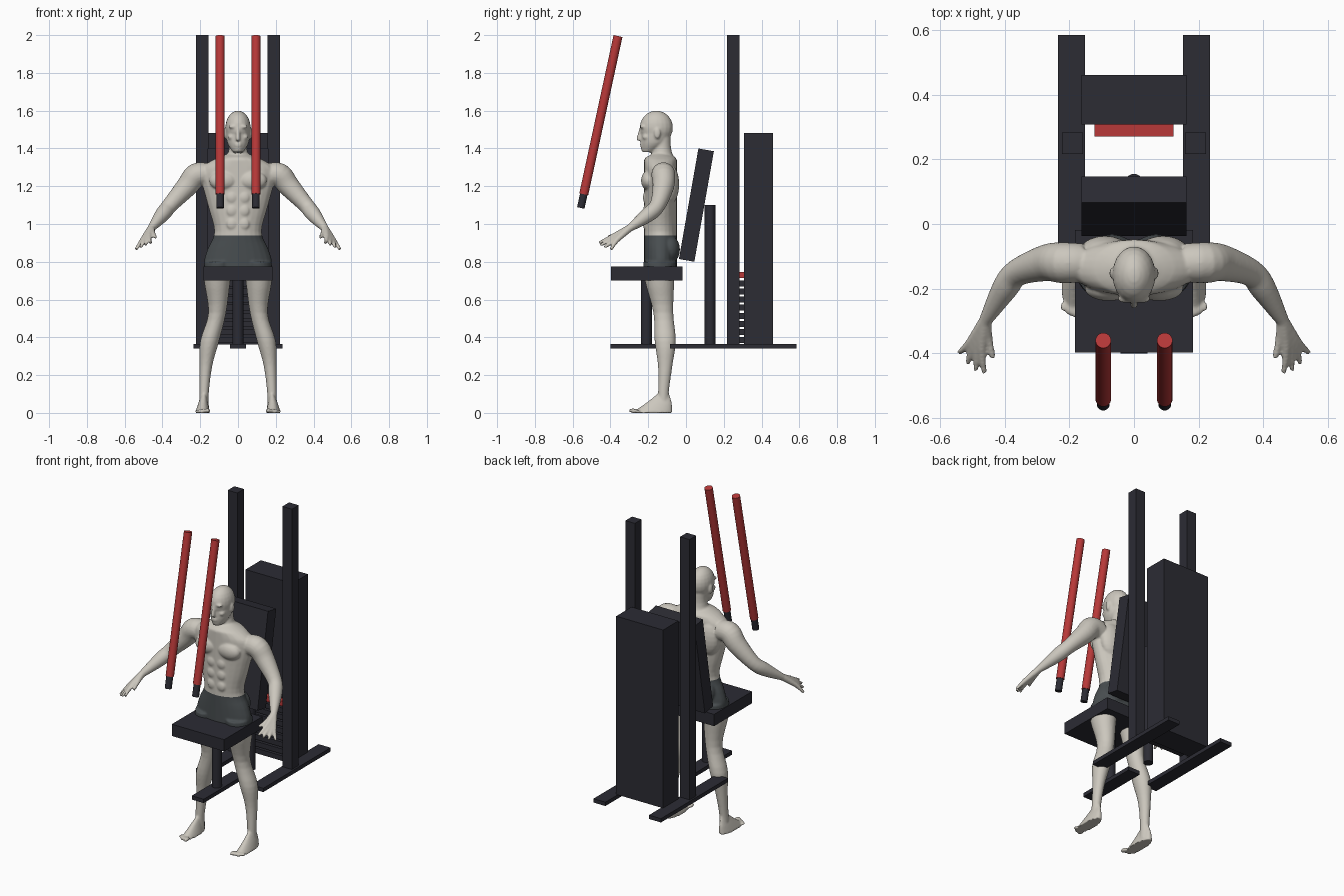
import bpy, bmesh, math
from mathutils import Vector, Matrix

cube = bpy.data.objects.get("Cube")
if cube:
    bpy.data.objects.remove(cube, do_unlink=True)


def make_material(name, red, green, blue):
    material = bpy.data.materials.new(name)
    material.use_nodes = True
    colour = (red, green, blue, 1)
    material.diffuse_color = colour
    material.node_tree.nodes["Principled BSDF"].inputs["Base Color"].default_value = colour
    return material


skin_colour = make_material("pale skin", .6, .57, .51)
shorts_colour = make_material("slate shorts", .065, .075, .08)
frame_colour = make_material("charcoal frame", .025, .025, .034)
red_colour = make_material("red", .48, .04, .04)
sides = {"left": 1, "right": -1}


def add_box(name, center, size, material=frame_colour, tilt=0):
    bpy.ops.mesh.primitive_cube_add(size=1, location=center)
    box = bpy.context.object
    box.name = name
    box.data.transform(Matrix.Diagonal((*size, 1)))
    box.rotation_euler.x = math.radians(tilt)
    box.data.materials.append(material)


def add_rod(name, start, end, radius, material=frame_colour):
    start, end = Vector(start), Vector(end)
    direction = end - start
    bpy.ops.mesh.primitive_cylinder_add(vertices=24, radius=radius, depth=direction.length,
                                        location=(start + end) / 2)
    rod = bpy.context.object
    rod.name = name
    rod.rotation_euler = direction.to_track_quat("Z", "Y").to_euler()
    rod.data.materials.append(material)
    bpy.ops.object.shade_smooth_by_angle(angle=math.radians(40))


# Frame, seat and weight tower
for side, sign in sides.items():
    add_box(side + "_upright", (sign * .19, .25, 1.17), (.066, .066, 1.66))
    add_box(side + "_floor_rail", (sign * .193, .25, .352), (.083, .668, .024))
add_box("seat_floor_rail", (0, -.2, .352), (.083, .4, .024))
add_rod("seat_post", (0, -.21, .36), (0, -.21, .71), .029)
add_rod("backrest_post", (0, .127, .345), (0, .127, 1.1), .028)
add_box("seat", (0, -.208, .738), (.364, .378, .074))
add_box("backrest", (0, .055, 1.1), (.325, .083, .594), tilt=-10)
add_box("weight_tower", (0, .384, .923), (.326, .152, 1.12))

# Weight plates, with a red one on top
plate_count = 9
for plate in range(plate_count):
    is_top = plate == plate_count - 1
    add_box("weight_plate", (0, .293, .385 + plate * .043), (.244, .044, .032),
            red_colour if is_top else frame_colour)

# Slanted bars with dark grips
for side, sign in sides.items():
    top = Vector((sign * .095, -.36, 1.995))
    grip_end = Vector((sign * .095, -.557, 1.085))
    joint = grip_end.lerp(top, .08)
    add_rod(side + "_bar", top, joint, .024, red_colour)
    add_rod(side + "_bar_grip", joint, grip_end, .02)


# Body helpers
body = bmesh.new()


def smooth_path(rows, steps=4):
    """Catmull-Rom curve through rows of x, y, z and radius."""
    path = []
    padded = [rows[0], *rows, rows[-1]]
    for before, start, end, after in zip(padded, padded[1:], padded[2:], padded[3:]):
        before, start, end, after = map(Vector, (before, start, end, after))
        leave, arrive = (end - before) / 2, (after - start) / 2
        for step in range(steps):
            t = step / steps
            ease = t * t * (3 - 2 * t)
            path.append(start.lerp(end, ease) + leave * t * (1 - t) ** 2
                        - arrive * t * t * (1 - t))
    return path + [Vector(rows[-1])]


def add_tube(rows, sign=1, level=False, depth=1, max_depth=1, segments=24):
    """Closed tube; level tubes have horizontal rings, depth is a ratio to the radius."""
    path = smooth_path(rows)
    centers = [Vector((sign * row.x, row.y, row.z)) for row in path]
    rings = []
    for index, (center, row) in enumerate(zip(centers, path)):
        ahead = centers[min(index + 1, len(centers) - 1)]
        behind = centers[max(index - 1, 0)]
        along = Vector((0, 0, -1)) if level else (ahead - behind).normalized()
        across = Vector((0, 1, 0)).cross(along).normalized()
        wide = across * row.w
        deep = along.cross(across) * min(row.w * depth, max_depth)
        ring = []
        for segment in range(segments):
            angle = math.tau * segment / segments
            ring.append(body.verts.new(center + wide * math.cos(angle) + deep * math.sin(angle)))
        rings.append(ring)
    for ring, following in zip(rings, rings[1:]):
        for k in range(segments):
            body.faces.new((ring[k - 1], ring[k], following[k], following[k - 1]))
    body.faces.new(rings[0])
    body.faces.new(rings[-1])


def add_blob(center, radii):
    bmesh.ops.create_uvsphere(body, u_segments=20, v_segments=12, radius=1,
                              matrix=Matrix.Translation(center) @ Matrix.Diagonal((*radii, 1)))


def add_pair(center, radii):
    x, y, z = center
    for sign in sides.values():
        add_blob((sign * x, y, z), radii)


# Torso outline as height and half width
outline = [(1.37, .06), (1.33, .15), (1.27, .2), (1.1, .16),
           (.96, .125), (.87, .16), (.8, .18), (.73, .17)]
add_tube([(0, -.135, height, width) for height, width in outline],
         level=True, depth=.75, max_depth=.087)

# Neck, skull and jaw
add_tube([(0, -.127, 1.46, .046), (0, -.127, 1.38, .052), (0, -.127, 1.28, .1)],
         level=True, max_depth=.065)
add_blob((0, -.157, 1.51), (.067, .088, .09))
add_tube([(0, -.16, 1.5, .064), (0, -.17, 1.43, .057), (0, -.2, 1.38, .027)],
         level=True, depth=1.2)

# Nose, chin, lips, brows, cheeks and ears
add_tube([(0, -.238, 1.51, .008), (0, -.25, 1.45, .012), (0, -.24, 1.44, .01)], level=True)
add_blob((0, -.224, 1.4), (.022, .015, .015))
for height in (1.415, 1.426):
    add_blob((0, -.235, height), (.02, .009, .006))
add_pair((.027, -.23, 1.515), (.024, .015, .009))
add_pair((.035, -.21, 1.46), (.02, .02, .016))
add_pair((.068, -.152, 1.48), (.008, .017, .029))

# Chest, back, hip and stomach muscles
add_pair((.078, -.2, 1.23), (.075, .038, .052))
add_pair((.09, -.088, 1.21), (.08, .052, .11))
add_pair((.068, -.087, .865), (.072, .055, .075))
for height in (1, 1.07, 1.14):
    add_pair((.032, -.214, height), (.029, .014, .031))

wrist = (.46, -.3, .977, .02)
for sign in sides.values():
    # Arm and thumb
    add_tube([(.16, -.12, 1.26, .06), (.22, -.12, 1.26, .063), (.27, -.12, 1.2, .057),
              (.36, -.15, 1.1, .042), (.4, -.2, 1.05, .04), wrist], sign)
    add_tube([wrist, (.45, -.355, .95, .013), (.436, -.414, .93, .009)], sign)

    # Four fingers fanning out from the wrist
    for finger in range(4):
        knuckle = Vector((.47 + .013 * finger, -.387 + .006 * finger, .935 - .008 * finger, .0135))
        tip = Vector((.463 + .026 * finger, -.46 + .007 * finger ** 2, .9 - .012 * finger, .008))
        add_tube([wrist, knuckle, tip], sign)

    # Leg, foot and toes
    add_tube([(.1, -.14, .8, .078), (.11, -.14, .7, .07), (.11, -.12, .53, .047),
              (.15, -.11, .38, .05), (.17, -.11, .25, .034), (.18, -.12, .1, .025),
              (.18, -.12, .02, .027)], sign, level=True, depth=1.12)
    add_tube([(.18, -.12, .1, .012), (.185, -.145, .05, .026), (.187, -.18, 0, .04)],
             sign, level=True, depth=2.7)
    for toe in range(5):
        size = .012 - .001 * toe
        add_blob((sign * (.16 + .015 * toe), -.28 + .006 * toe, size), (size, 2 * size, size))

# Fuse the body into one smooth skin
bmesh.ops.recalc_face_normals(body, faces=body.faces)
mesh = bpy.data.meshes.new("body")
body.to_mesh(mesh)
body.free()
person = bpy.data.objects.new("exercising_person", mesh)
bpy.context.collection.objects.link(person)
fuse = person.modifiers.new("fuse", "REMESH")
fuse.mode = "VOXEL"
fuse.voxel_size = .006
relax = person.modifiers.new("relax", "SMOOTH")
relax.iterations = 4
evaluated = person.evaluated_get(bpy.context.evaluated_depsgraph_get())
skin = bpy.data.meshes.new_from_object(evaluated)
person.modifiers.clear()
person.data = skin
skin.materials.clear()
skin.materials.append(skin_colour)
skin.materials.append(shorts_colour)

# Cut clean hems and colour the shorts
hem, waist, hip_reach = .735, .94, .25
surface = bmesh.new()
surface.from_mesh(skin)
for height in (hem, waist):
    bmesh.ops.bisect_plane(surface, geom=[*surface.verts, *surface.edges, *surface.faces],
                           plane_co=(0, 0, height), plane_no=(0, 0, 1))
for face in surface.faces:
    middle = face.calc_center_median()
    face.smooth = True
    face.material_index = int(hem < middle.z < waist and abs(middle.x) < hip_reach)
surface.to_mesh(skin)
surface.free()
